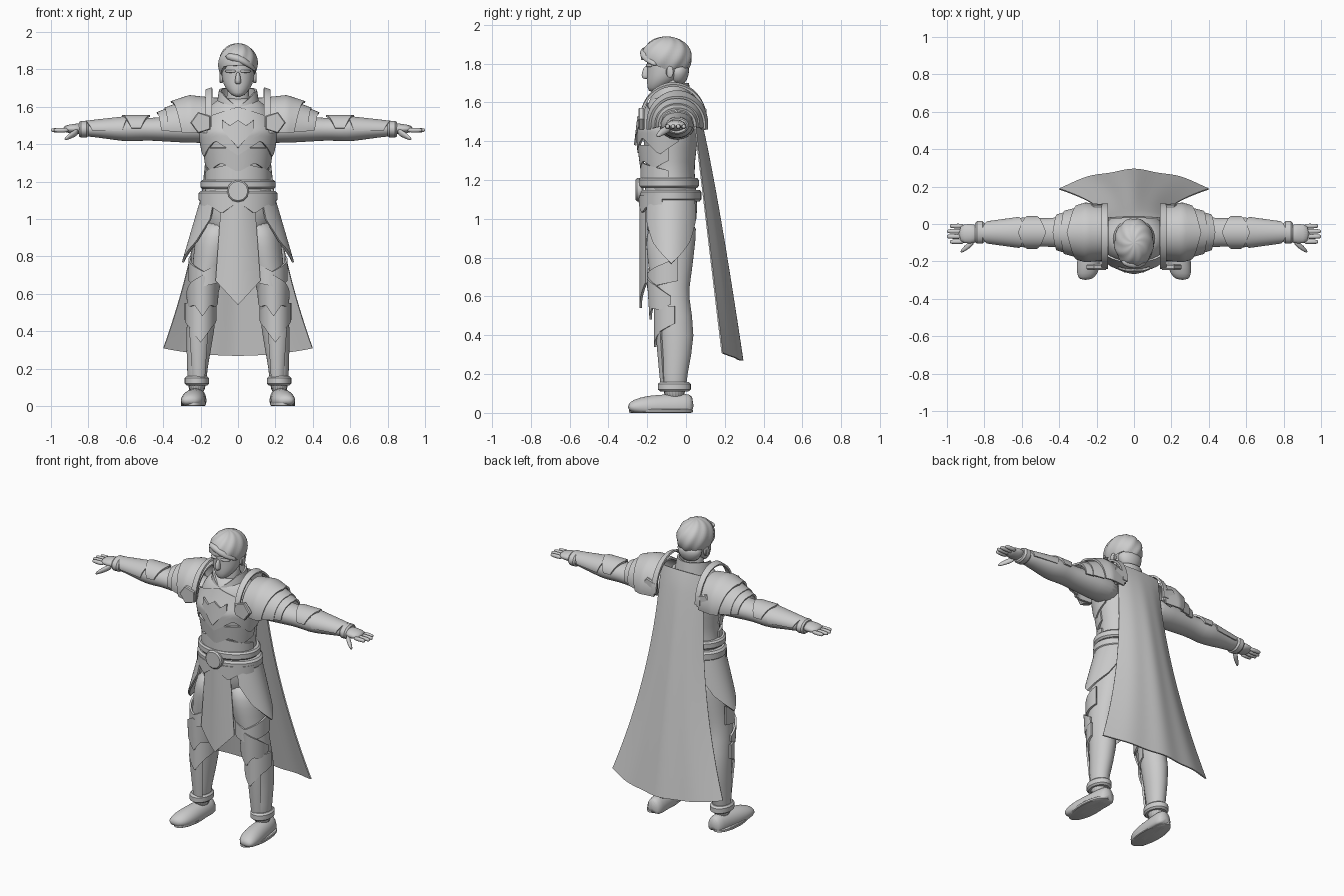
import bpy, bmesh
from math import sin, cos, pi
from mathutils import Vector

default_cube = bpy.data.objects.get("Cube")
if default_cube:
    bpy.data.objects.remove(default_cube, do_unlink=True)

shade = .6
colour = (shade, shade, shade, 1)
grey = bpy.data.materials.new("plain_grey")
grey.use_nodes = True
grey.diffuse_color = colour
grey.node_tree.nodes["Principled BSDF"].inputs["Base Color"].default_value = colour


def mix(values, t):
    """Read an evenly spaced table at t between its first and last entry."""
    t = min(max(t, 0), 1) * (len(values) - 1)
    i = int(t)
    following = values[min(i + 1, len(values) - 1)]
    return values[i] + (following - values[i]) * (t - i)


def place(axis, along, p, q):
    x, y, z = {"x": (along, p, q), "y": (p, along, q), "z": (p, q, along)}[axis]
    return Vector((x, y, max(z, 0)))


def finish(name, bm, mirror, rounded=False):
    bmesh.ops.recalc_face_normals(bm, faces=bm.faces)
    mesh = bpy.data.meshes.new(name)
    bm.to_mesh(mesh)
    bm.free()
    mesh.materials.append(grey)
    mesh.polygons.foreach_set("use_smooth", [True] * len(mesh.polygons))
    part = bpy.data.objects.new(name, mesh)
    bpy.context.scene.collection.objects.link(part)
    if mirror:
        part.modifiers.new("mirror", "MIRROR")
    if rounded:
        subdivision = part.modifiers.new("rounding", "SUBSURF")
        subdivision.levels = subdivision.render_levels = 1
    else:
        mesh.set_sharp_from_angle(angle=pi / 5)


def loft(name, axis, centre, rings, ratio=[1], mirror=False, sides=20, rounded=True):
    """Solid through rings of (along, radius, optional shift of the centre)."""
    bm = bmesh.new()
    loops = []
    for k, ring in enumerate(rings):
        along, radius, shift_p, shift_q = (*ring, 0, 0)[:4]
        other = radius * mix(ratio, k / (len(rings) - 1))
        angles = [2 * pi * i / sides for i in range(sides)]
        loops.append([bm.verts.new(place(axis, along, centre[0] + shift_p + radius * cos(a),
                                         centre[1] + shift_q + other * sin(a))) for a in angles])
    for near, far in zip(loops, loops[1:]):
        for i in range(sides):
            j = (i + 1) % sides
            bm.faces.new((near[i], near[j], far[j], far[i]))
    bm.faces.new(loops[0])
    bm.faces.new(loops[-1])
    finish(name, bm, mirror, rounded)


def band(name, axis, centre, start, end, radius, ratio=[1], mirror=False, sides=32):
    """Short disc with a chamfered rim."""
    chamfer = (end - start) / 5
    rings = [(start, radius - abs(chamfer)), (start + chamfer, radius),
             (end - chamfer, radius), (end, radius - abs(chamfer))]
    loft(name, axis, centre, rings, ratio, mirror, sides, rounded=False)


def patch(name, point, thick=.012, mirror=False, columns=32, rows=10):
    """Thickened sheet over point(s, v), with s from -1 to 1 and v from 0 to 1."""
    bm = bmesh.new()
    grid = [[bm.verts.new(point(2 * i / columns - 1, j / rows)) for j in range(rows + 1)]
            for i in range(columns + 1)]
    for left, right in zip(grid, grid[1:]):
        for j in range(rows):
            bm.faces.new((left[j], right[j], right[j + 1], left[j + 1]))
    bmesh.ops.remove_doubles(bm, verts=bm.verts, dist=.001)
    bmesh.ops.recalc_face_normals(bm, faces=bm.faces)
    bmesh.ops.solidify(bm, geom=bm.faces[:], thickness=thick)
    finish(name, bm, mirror)


def wrap(name, axis, centre, middle, half, low, high, radius, ratio, mirror=False):
    """Symmetric armour plate bent around an axis; edge tables run from middle to side."""
    start, end = min(low), max(high)

    def point(s, v):
        angle = middle + half * s
        bottom, top = mix(low, abs(s)), mix(high, abs(s))
        along = bottom + (top - bottom) * v
        t = (along - start) / (end - start)
        reach = mix(radius, t)
        return place(axis, along, centre[0] + reach * sin(angle),
                     centre[1] - reach * mix(ratio, t) * cos(angle))
    patch(name, point, mirror=mirror)


# Torso and chest armour
body, chest = (0, -.08), (0, -.09)
loft("torso", "z", body, [(.84, .1), (.95, .17), (1.05, .195), (1.2, .17), (1.28, .165),
                          (1.45, .2), (1.55, .19), (1.62, .14), (1.65, .09)], [.75])
wrap("breastplate", "z", chest, 0, 1.9, [1.34, 1.42, 1.33, 1.4], [1.6, 1.5],
     [.19, .215, .17], [.84, .78, .65])
wrap("chest_emblem", "z", chest, 0, .4, [1.38, 1.48], [1.53, 1.5, 1.53], [.22], [.81, .73])
wrap("upper_abdomen_plate", "z", chest, 0, pi / 2, [1.25, 1.3, 1.26, 1.3], [1.38],
     [.17, .19], [.85])
wrap("lower_abdomen_plate", "z", chest, 0, pi / 2, [1.19], [1.3, 1.25], [.175], [.83])

# Belt
band("upper_belt", "z", chest, 1.16, 1.21, .2, [.78])
band("lower_belt", "z", body, 1.09, 1.15, .21, [.76])
band("buckle", "y", (0, 1.15), -.22, -.26, .06, sides=12)
wrap("belt_skirt", "z", body, 0, 1.3, [1.09, 1.03, 1.08, 1.05], [1.12], [.21], [.78])


# Hanging cloth
def tabard_point(s, v):
    tip = .54 + .13 * abs(s)
    return Vector((s * (.09 + .03 * v), -.24 + .03 * s * s, 1.09 + (tip - 1.09) * v))


def cape_point(s, v):
    hem = .27 + .04 * s * s
    middle, edge = .04 + .25 * v ** .8, .03 + .16 * v
    fold = .006 * v * cos(3 * pi * s) * (1 - s * s)
    return Vector((s * (.16 + .24 * v * v), middle + (edge - middle) * s * s + fold,
                   1.65 + (hem - 1.65) * v))


patch("tabard", tabard_point)
patch("cape", cape_point, thick=.008, rows=24)

# Leg armour and boots
wrap("hip_plate", "z", body, 1.6, .9, [.77, .82, .88, 1], [1.11], [.3, .2], [.57, .78], True)
loft("leg", "z", (.2, -.06), [
    (1, .1, -.1), (.9, .11, -.08, -.02), (.8, .1, -.06, -.02), (.7, .09, -.04, -.02),
    (.6, .075, -.01, -.02), (.4, .08, 0, .02), (.2, .052, .02), (.05, .05, .02)], [1.2], True)
wrap("thigh_plate", "z", (.165, -.08), .2, 1.7, [.64, .68], [.72, .8], [.1], [1.2], True)
wrap("knee_plate", "z", (.19, -.08), 0, 1.6, [.48, .54, .53, .56], [.7, .66, .6],
     [.08, .09], [1.35], True)
wrap("shin_plate", "z", (.2, -.05), 0, 1.5, [.34, .42, .46], [.55], [.085], [1.35], True)
wrap("greave", "z", (.21, -.06), 0, .7, [.13, .15], [.38, .42], [.05, .08], [1.4, 1.2], True)
band("ankle_cuff", "z", (.22, -.06), .11, .16, .065, [1.3], True)
loft("boot", "y", (.22, .03), [(.04, .04), (0, .055), (-.1, .06, .01), (-.2, .067, .02),
                               (-.27, .057, .03), (-.3, .03, .04)], [1.5, .5], True)
band("sole", "z", (.24, -.13), 0, .02, .066, [2.5], True)

# Arms and hands
forearm, upward = (-.045, 1.48), pi
loft("arm", "x", forearm, [(.1, .1), (.3, .09), (.42, .08), (.5, .075), (.58, .085),
                           (.66, .073), (.75, .055), (.87, .042)], [.8], True)
wrap("elbow_plate", "x", forearm, upward, 1.5, [.47, .52], [.62, .57], [.088], [.88], True)
wrap("forearm_plate", "x", forearm, upward, 1.7, [.58, .62], [.82, .78], [.088, .055], [.82], True)
band("wrist_cuff", "x", forearm, .8, .85, .06, [.75], True)
loft("palm", "x", (-.052, 1.482), [(.83, .045), (.87, .055), (.94, .05)], [.7, .35], True)
for finger in range(4):
    tip = 1 if finger in (1, 2) else .985
    loft(f"finger_{finger + 1}", "x", (-.095 + .028 * finger, 1.475),
         [(.9, .015), (tip - .01, .013), (tip, .008)], mirror=True, sides=10)
loft("thumb", "x", (-.12, 1.45), [(.85, .022, .035, .02), (.89, .02), (.93, .01, -.03, -.025)],
     mirror=True, sides=10)

# Shoulder armour
shoulder = (-.045, 1.49)
wrap("shoulder_dome", "x", shoulder, upward, 1.75, [.16], [.36, .3], [.15, .16, .13], [1.08], True)
wrap("shoulder_middle_plate", "x", shoulder, upward, 1.75, [.3], [.395, .37],
     [.135, .11], [1.05, .95], True)
wrap("shoulder_lower_plate", "x", shoulder, upward, 1.75, [.36], [.435, .41],
     [.112, .09], [1, .9], True)
wrap("shoulder_rim", "x", (-.065, 1.5), upward, 1.6, [.14], [.175], [.175], [1.17, 1.1], True)
for side, y in (("front", -.23), ("back", .09)):
    band(f"{side}_shoulder_tab", "y", (.195, 1.515), y - .015, y + .015, .06, mirror=True, sides=5)

# Neck and head
wrap("collar", "z", body, 0, pi, [1.58], [1.6, 1.68, 1.7, 1.7], [.12, .1], [.95])
loft("neck", "z", body, [(1.55, .07), (1.65, .06), (1.75, .06)])
loft("head", "z", (0, -.1), [(1.65, .025, 0, -.07), (1.7, .07, 0, -.03), (1.74, .085, 0, -.01),
                             (1.79, .09), (1.85, .09), (1.92, .04)], [1, 1.2])
loft("nose", "z", (0, -.205), [(1.72, .013), (1.735, .018, 0, -.005), (1.79, .009)], [1.3])
loft("brow", "x", (-.2, 1.79), [(.01, .008), (.04, .009), (.07, .008, .025)], mirror=True, sides=10)
band("ear", "x", (-.083, 1.757), .08, .1, .02, [1.5], True, 16)


# Hair
def hair_point(s, v):
    angle = pi * s
    reach = v * mix([1.65, 1.7, 2.2, 2, 2.4], abs(s))
    wave = 1 + .025 * sin(9 * angle + 5 * reach) * sin(reach)
    outward = sin(reach) * wave
    return Vector((.105 * outward * sin(angle), -.1 - .13 * outward * cos(angle),
                   1.83 + .11 * cos(reach) * wave))


patch("hair", hair_point, thick=.018, columns=64, rows=16)
loft("fringe", "x", (-.2, 1.85), [(-.07, .018, 0, .02), (0, .024, -.02, .01),
                                  (.06, .02, -.01, -.02), (.1, .008, .05, -.06)])
loft("nape_hair", "z", (0, -.04), [(1.69, .05), (1.74, .08), (1.8, .09)], [.7])
